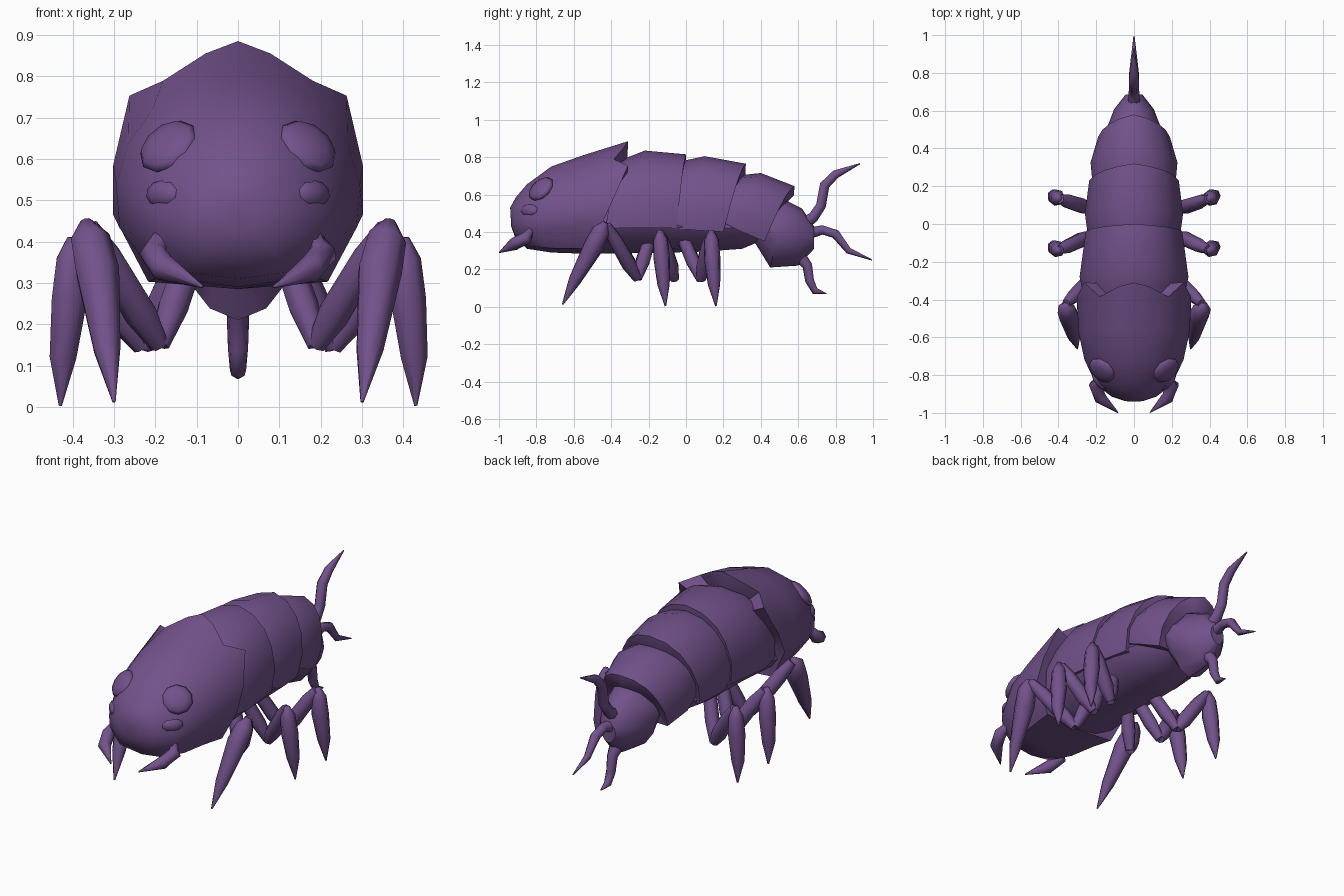
import bpy, bmesh, math
from mathutils import Vector

if "Cube" in bpy.data.objects:
    bpy.data.objects.remove(bpy.data.objects["Cube"])

mat = bpy.data.materials.new("purple_chitin")
mat.diffuse_color = (0.17, 0.085, 0.26, 1)
mat.use_nodes = True
mat.node_tree.nodes["Principled BSDF"].inputs["Base Color"].default_value = mat.diffuse_color


def finish(name, bm, angle=38):
    bmesh.ops.recalc_face_normals(bm, faces=bm.faces)
    me = bpy.data.meshes.new(name)
    bm.to_mesh(me)
    bm.free()
    for p in me.polygons:
        p.use_smooth = True
    me.set_sharp_from_angle(angle=math.radians(angle))
    me.materials.append(mat)
    ob = bpy.data.objects.new(name, me)
    bpy.context.collection.objects.link(ob)
    return ob


def skin(bm, rings):
    """Bridge closed rings of points and cap both ends with a fan."""
    vs = [[bm.verts.new(p) for p in r] for r in rings]
    n = len(vs[0])
    for a, b in zip(vs, vs[1:]):
        for i in range(n):
            j = (i + 1) % n
            bm.faces.new((a[i], a[j], b[j], b[i]))
    for end in (vs[0], vs[-1]):
        mid = bm.verts.new(sum((v.co for v in end), Vector()) / n)
        for i in range(n):
            bm.faces.new((end[i], end[(i + 1) % n], mid))


# Half cross-sections: (fraction of half width, fraction of height)
ROUND = [(0, 1), (.4, .95), (.7, .83), (.9, .67), (1, .48), (.97, .28), (.66, .05), (0, 0)]
COLLAR = [(0, 1), (.26, .95), (.6, .84), (.87, .78), (1, .5), (1, .3), (.72, .03), (0, 0)]
ARCH = [(0, 1), (.38, .94), (.68, .8), (.88, .6), (1, .32), (.95, 0), (0, .02)]
KEEL = [(0, 1), (.5, .93), (.85, .72), (1, .5), (.85, .3), (.45, .08), (0, 0)]


def section(profile, ytop, ybot, w, ztop, zbot, ys=None):
    half = []
    for i, (u, v) in enumerate(profile):
        y = ys[i] if ys else ybot + (ytop - ybot) * v * (1 - .2 * u)
        half.append((u * w, y, zbot + (ztop - zbot) * v))
    return half + [(-x, y, z) for x, y, z in half[-2:0:-1]]


def lip(ring, k=.65):
    """Smaller ring closing a shell's rear edge."""
    c = sum((Vector(p) for p in ring), Vector()) / len(ring)
    return [(p[0] * k, p[1] - .003, c.z + (p[2] - c.z) * k) for p in ring]


def body(name, profile, rows, closed_rear=False):
    rings = [section(profile, *r) for r in rows]
    if closed_rear:
        rings.append(lip(rings[-1]))
    bm = bmesh.new()
    skin(bm, rings)
    return finish(name, bm)


def tube(bm, path, ref, sides=7):
    """Round limb along (x, y, z, radius) points."""
    pts = [Vector(p[:3]) for p in path]
    rings = []
    for i, p in enumerate(pts):
        t = (pts[min(i + 1, len(pts) - 1)] - pts[max(i - 1, 0)]).normalized()
        a = t.cross(Vector(ref)).normalized()
        b = t.cross(a)
        r = path[i][3]
        rings.append([p + a * r * math.cos(k * math.tau / sides) + b * r * math.sin(k * math.tau / sides)
                      for k in range(sides)])
    skin(bm, rings)


# Head shell with a scalloped rear edge
rings = [section(ROUND, *r) for r in [
    (-.94, -.935, .05, .53, .43),
    (-.91, -.915, .12, .585, .375),
    (-.85, -.85, .20, .655, .31),
    (-.72, -.72, .262, .75, .29),
    (-.55, -.58, .295, .81, .285)]]
rings.append(section(COLLAR, 0, 0, .302, .885, .285,
                     [-.31, -.33, -.385, -.31, -.385, -.44, -.45, -.45]))
rings.append(lip(rings[-1]))
bm = bmesh.new()
skin(bm, rings)
finish("head_shell", bm)

# Overlapping back plates
body("front_back_plate", ARCH, [(-.36, -.43, .26, .78, .42), (-.22, -.30, .288, .835, .42),
                                (0, -.05, .255, .815, .42)], True)
body("middle_back_plate", ARCH, [(-.04, -.06, .245, .775, .42), (.10, .04, .26, .805, .41),
                                 (.32, .20, .237, .765, .40)], True)
body("rear_back_plate", ARCH, [(.26, .20, .22, .70, .45), (.40, .30, .23, .715, .40),
                               (.58, .42, .19, .645, .35)], True)

# Belly and rump
body("belly", KEEL, [(-.55, -.55, .25, .52, .288), (-.4, -.4, .255, .55, .285), (-.2, -.2, .25, .58, .287),
                     (.1, .1, .235, .55, .295), (.3, .3, .19, .53, .31), (.42, .42, .13, .5, .36)])
body("rump", KEEL, [(.44, .37, .14, .55, .34), (.54, .45, .152, .565, .21),
                    (.62, .60, .105, .525, .22), (.685, .685, .045, .43, .31)])

# Three tail tendrils on the centre line: (y, z, radius)
tails = {
    "upper_tail": [(.62, .44, .038), (.68, .48, .03), (.72, .54, .028), (.74, .65, .028),
                   (.80, .71, .024), (.93, .765, .003)],
    "middle_tail": [(.64, .39, .035), (.73, .412, .026), (.80, .39, .026), (.87, .30, .018),
                    (.995, .25, .003)],
    "lower_tail": [(.60, .28, .04), (.65, .22, .028), (.662, .14, .025), (.69, .085, .02),
                   (.75, .07, .003)],
}
for name, pts in tails.items():
    bm = bmesh.new()
    tube(bm, [(0, y, z, r) for y, z, r in pts], (1, 0, 0))
    finish(name, bm, 75)

# Leg joints: hip, elbow, knee, shin bulge (with radius), lower shin, foot
legs = {
    "front_leg": [(.11, -.19, .38), (.19, -.26, .15), (.368, -.43, .45), (.342, -.49, .33), (.318, -.595, .14),
                  (.30, -.66, .012)],
    "middle_leg": [(.13, -.13, .38), (.23, -.06, .145), (.40, -.14, .41), (.41, -.13, .26), (.425, -.12, .12),
                   (.43, -.11, .003)],
    "rear_leg": [(.13, -.02, .38), (.23, .08, .145), (.40, .135, .41), (.41, .14, .26), (.425, .15, .12),
                 (.43, .16, .003)],
}


def lerp(a, b, t, r):
    return (*Vector(a).lerp(Vector(b), t), r)


for side, s in (("right", 1), ("left", -1)):
    for name, joints in legs.items():
        hip, elbow, knee, bulge, low, foot = [(x * s, y, z) for x, y, z in joints]
        fat = .055 if name == "front_leg" else .045
        bm = bmesh.new()
        tube(bm, [(*hip, .035), lerp(hip, elbow, .6, .038), (*elbow, .024)], (0, 1, 0))
        tube(bm, [(*elbow, .024), lerp(elbow, knee, .25, .041), lerp(elbow, knee, .7, .038),
                  lerp(elbow, knee, .95, .024)], (0, 1, 0))
        tube(bm, [(*knee, .014), lerp(knee, bulge, .35, fat - .006), (*bulge, fat),
                  (*low, .034), (*foot, .004)], (0, 1, 0))
        finish(side + "_" + name, bm, 75)

    # Mandible
    bm = bmesh.new()
    tube(bm, [(s * .15, -.80, .42, .022), (s * .185, -.83, .41, .022), (s * .205, -.85, .37, .034),
              (s * .178, -.92, .335, .034), (s * .085, -.998, .29, .003)], (0, 0, 1))
    finish(side + "_mandible", bm, 75)

    # Two flattened eyes lying along the head surface
    for name, c, n, r in (("upper_eye", (.168, -.775, .63), (.5, -.6, .62), (.08, .078, .03)),
                          ("lower_eye", (.178, -.835, .515), (.72, -.65, .2), (.06, .036, .026))):
        bm = bmesh.new()
        bmesh.ops.create_uvsphere(bm, u_segments=10, v_segments=6, radius=1)
        q = Vector((n[0] * s, n[1], n[2])).to_track_quat('Z', 'Y')
        for v in bm.verts:
            v.co = Vector((s * c[0], c[1], c[2])) + q @ Vector((v.co.x * r[0], v.co.y * r[1], v.co.z * r[2]))
        finish(side + "_" + name, bm, 75)
